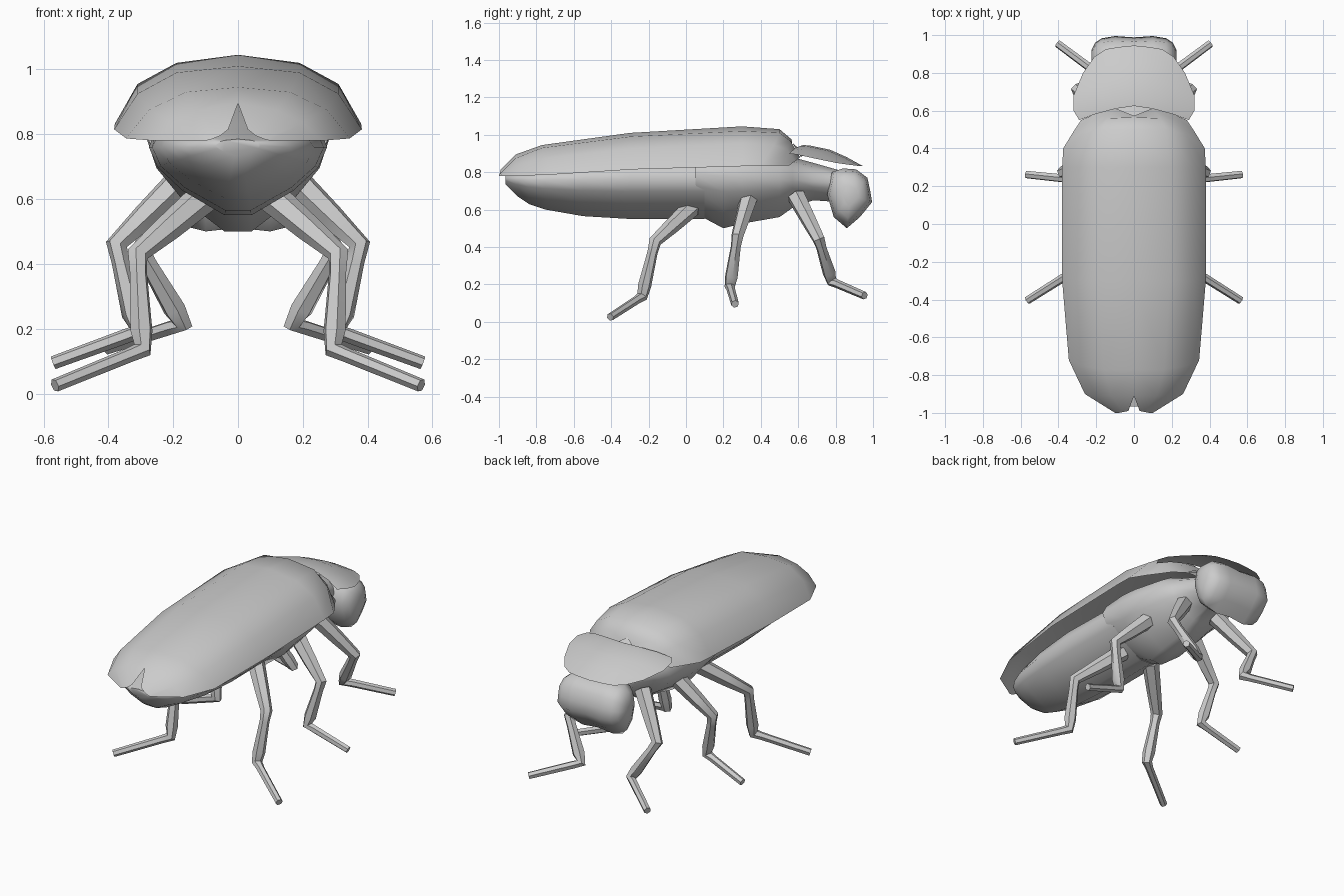
import bpy, math

if "Cube" in bpy.data.objects:
    bpy.data.objects.remove(bpy.data.objects["Cube"])


def make(name, verts, faces, angle=45, mirror=False):
    me = bpy.data.meshes.new(name)
    me.from_pydata(verts, [], faces)
    ob = bpy.data.objects.new(name, me)
    bpy.context.collection.objects.link(ob)
    bpy.ops.object.select_all(action='DESELECT')
    ob.select_set(True)
    bpy.context.view_layer.objects.active = ob
    if mirror:
        m = ob.modifiers.new("Mirror", 'MIRROR')
        m.use_clip = True
        m.merge_threshold = 0.001
        bpy.ops.object.modifier_apply(modifier="Mirror")
    bpy.ops.object.mode_set(mode='EDIT')
    bpy.ops.mesh.select_all(action='SELECT')
    bpy.ops.mesh.normals_make_consistent(inside=False)
    bpy.ops.object.mode_set(mode='OBJECT')
    bpy.ops.object.shade_smooth_by_angle(angle=math.radians(angle))
    return ob


def loft(name, rings, angle=45):
    # closed rings joined and capped
    n = len(rings[0])
    faces = [(i * n + j, i * n + (j + 1) % n, (i + 1) * n + (j + 1) % n, (i + 1) * n + j)
             for i in range(len(rings) - 1) for j in range(n)]
    faces += [tuple(range(n)), tuple(range((len(rings) - 1) * n, len(rings) * n))]
    return make(name, [p for r in rings for p in r], faces, angle)


def sheet(name, rows, angle=45):
    # open half surface, mirrored across x = 0
    n = len(rows[0])
    faces = [(i * n + j, i * n + j + 1, (i + 1) * n + j + 1, (i + 1) * n + j)
             for i in range(len(rows) - 1) for j in range(n - 1)]
    return make(name, [p for r in rows for p in r], faces, angle, True)


def body_ring(y, w, top, mid, bot):
    half = [(0, top), (.6 * w, top - .2 * (top - mid)), (.9 * w, mid + .5 * (top - mid)), (w, mid),
            (.9 * w, mid - .3 * (mid - bot)), (.62 * w, mid - .64 * (mid - bot)), (0.15 * w, bot)]
    pts = half + [(-x, z) for x, z in reversed(half[1:])]
    return [(x, y, z) for x, z in pts]


# abdomen
loft("abdomen", [body_ring(*s) for s in [
    (-.965, .07, .785, .765, .735), (-.9, .16, .80, .76, .67), (-.84, .20, .81, .76, .63),
    (-.75, .235, .83, .76, .60), (-.55, .265, .87, .76, .565), (-.3, .275, .9, .76, .55),
    (.1, .265, .9, .76, .55)]], 60)

# thorax and neck
loft("thorax", [body_ring(*s) for s in [
    (.05, .28, .9, .79, .58), (.2, .28, .93, .78, .50), (.3, .275, .93, .77, .525),
    (.5, .24, .91, .76, .56), (.57, .19, .88, .76, .61), (.68, .13, .85, .75, .65),
    (.82, .11, .81, .74, .64)]], 60)

# head: side profile scaled along x
profile = [(.78, .8), (.84, .82), (.91, .815), (.97, .77), (.985, .7), (.995, .64),
           (.93, .56), (.86, .5), (.79, .56), (.755, .68)]
head = []
for x, s in [(-.225, .35), (-.205, .7), (-.17, .9), (-.1, 1), (0, .94),
             (.1, 1), (.17, .9), (.205, .7), (.225, .35)]:
    head.append([(x, .88 + (y - .88) * s, .68 + (z - .68) * s) for y, z in profile])
loft("head", head, 70)

# wing cases, half shell from front rim to notched tail
sheet("wing_cases", [
    [(0, .57, .91), (.1, .61, .88), (.2, .585, .86), (.28, .55, .835)],
    [(0, .565, .975), (.14, .56, .965), (.23, .54, .92), (.32, .49, .835)],
    [(0, .5, 1.03), (.17, .5, 1.01), (.28, .47, .945), (.375, .4, .835)],
    [(0, .3, 1.045), (.19, .3, 1.02), (.31, .3, .955), (.38, .3, .832)],
    [(0, -.3, 1.01), (.19, -.3, .99), (.31, -.3, .925), (.382, -.28, .815)],
    [(0, -.77, .945), (.16, -.77, .93), (.275, -.75, .875), (.345, -.72, .787)],
    [(0, -.91, .895), (.12, -.91, .875), (.2, -.91, .835), (.26, -.9, .78)],
    [(.03, -.99, .815), (.055, -.995, .795), (.08, -1, .785), (.1, -1, .78)]], 50)

# small triangular plate between the wing cases
sheet("scutellum", [[(0, .57, .955), (.1, .61, .89)], [(0, .635, .9), (.1, .615, .88)]], 30)

# neck shield
sheet("neck_shield", [
    [(0, .625, .945), (.1, .61, .94), (.21, .58, .925), (.29, .55, .9)],
    [(0, .66, .943), (.11, .65, .938), (.23, .62, .92), (.32, .6, .893)],
    [(0, .77, .92), (.11, .76, .915), (.23, .72, .9), (.32, .68, .875)],
    [(0, .86, .88), (.1, .85, .876), (.19, .83, .865), (.27, .8, .85)],
    [(0, .945, .833), (.08, .937, .833), (.15, .925, .833), (.21, .885, .838)]])


# legs: hip, knee, ankle, tip
def leg(name, hip, knee, ankle, tip):
    mix = lambda a, b, t: tuple(p + (q - p) * t for p, q in zip(a, b))
    path = [(hip, .05), (mix(hip, knee, .55), .042), (knee, .034), (mix(knee, ankle, .2), .028),
            (mix(knee, ankle, .8), .036), (ankle, .03), (mix(ankle, tip, .15), .023), (tip, .021)]
    for side, sx in (("right", 1), ("left", -1)):
        cu = bpy.data.curves.new(name, 'CURVE')
        cu.dimensions = '3D'
        cu.bevel_depth = 1
        cu.bevel_resolution = 1
        cu.use_fill_caps = True
        sp = cu.splines.new('POLY')
        sp.points.add(len(path) - 1)
        for pt, (co, r) in zip(sp.points, path):
            pt.co = (co[0] * sx, co[1], co[2], 1)
            pt.radius = r
        ob = bpy.data.objects.new(f"{name}_{side}", cu)
        bpy.context.collection.objects.link(ob)
        bpy.ops.object.select_all(action='DESELECT')
        ob.select_set(True)
        bpy.context.view_layer.objects.active = ob
        bpy.ops.object.convert(target='MESH')
        bpy.ops.object.shade_smooth_by_angle(angle=math.radians(50))


leg("front_leg", (.12, .59, .67), (.30, .71, .44), (.17, .78, .215), (.405, .955, .14))
leg("middle_leg", (.17, .335, .66), (.375, .275, .46), (.31, .235, .19), (.57, .262, .095))
leg("rear_leg", (.1, .03, .61), (.31, -.165, .43), (.295, -.235, .135), (.565, -.405, .025))
